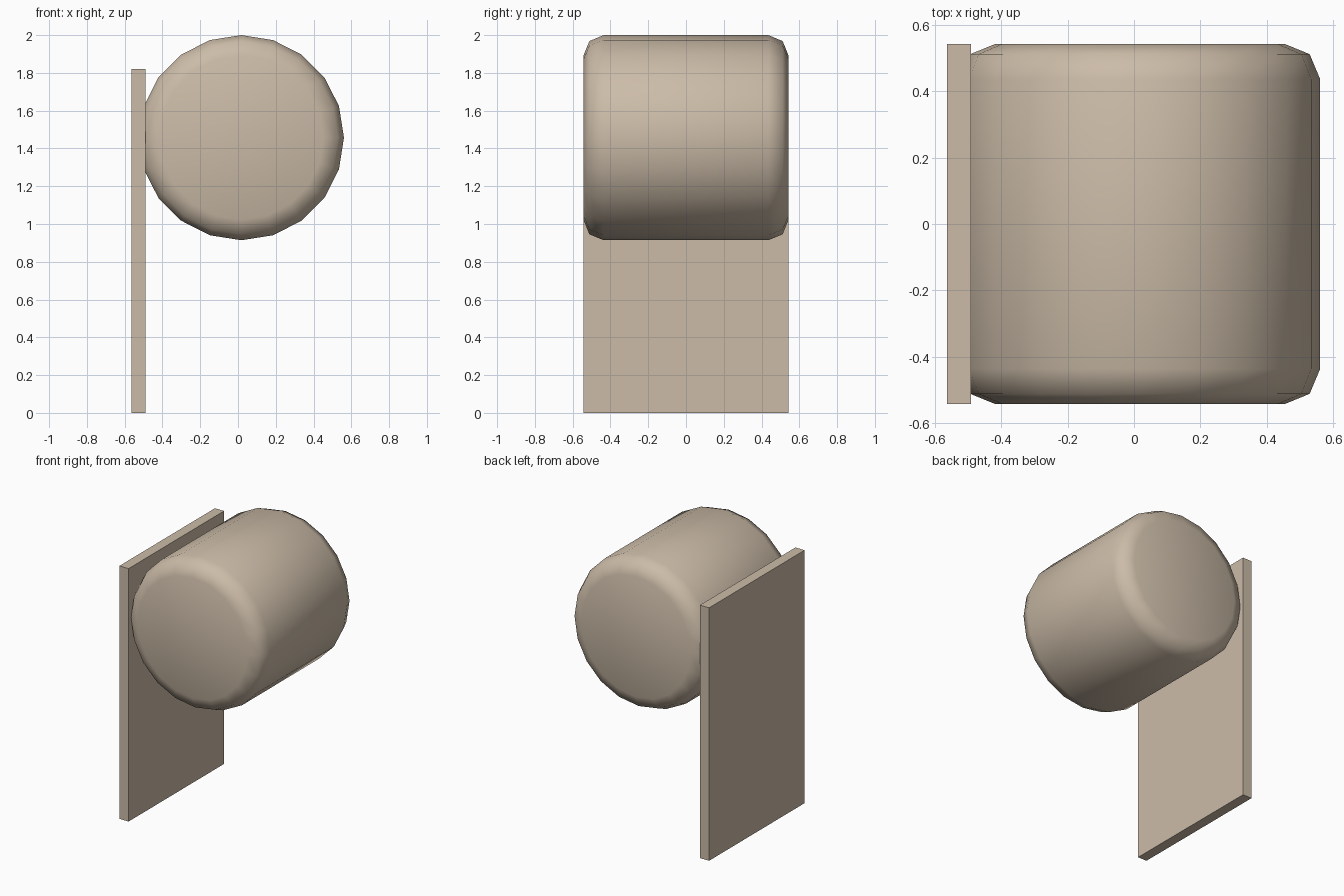
import bpy
from math import radians

default_cube = bpy.data.objects.get("Cube")
if default_cube:
    bpy.data.objects.remove(default_cube, do_unlink=True)

# Single warm beige
beige = bpy.data.materials.new("warm_beige")
beige.use_nodes = True
color = (0.60, 0.50, 0.39, 1)
beige.diffuse_color = color
beige.node_tree.nodes["Principled BSDF"].inputs["Base Color"].default_value = color

HALF_DEPTH = 0.543
RADIUS = 0.543

# Flat upright backing plate
bpy.ops.mesh.primitive_cube_add(size=1, location=(-0.5275, 0, 0.91))
plate = bpy.context.object
plate.name = "wall_plate"
plate.scale = (0.073, 2 * HALF_DEPTH, 1.82)
bpy.ops.object.transform_apply(location=False, rotation=False, scale=True)
plate.data.materials.append(beige)

# Twenty-sided drum lying along y, with softly rounded rims
bpy.ops.mesh.primitive_cylinder_add(
    vertices=20, radius=RADIUS, depth=2 * HALF_DEPTH,
    location=(0.018, 0, 2 - RADIUS), rotation=(radians(90), 0, 0))
roll = bpy.context.object
roll.name = "roll"
roll.data.materials.append(beige)
bpy.ops.object.shade_smooth()
rim = roll.modifiers.new("rounded_rims", 'BEVEL')
rim.width = 0.107
rim.segments = 2
rim.limit_method = 'ANGLE'
rim.angle_limit = radians(30)
